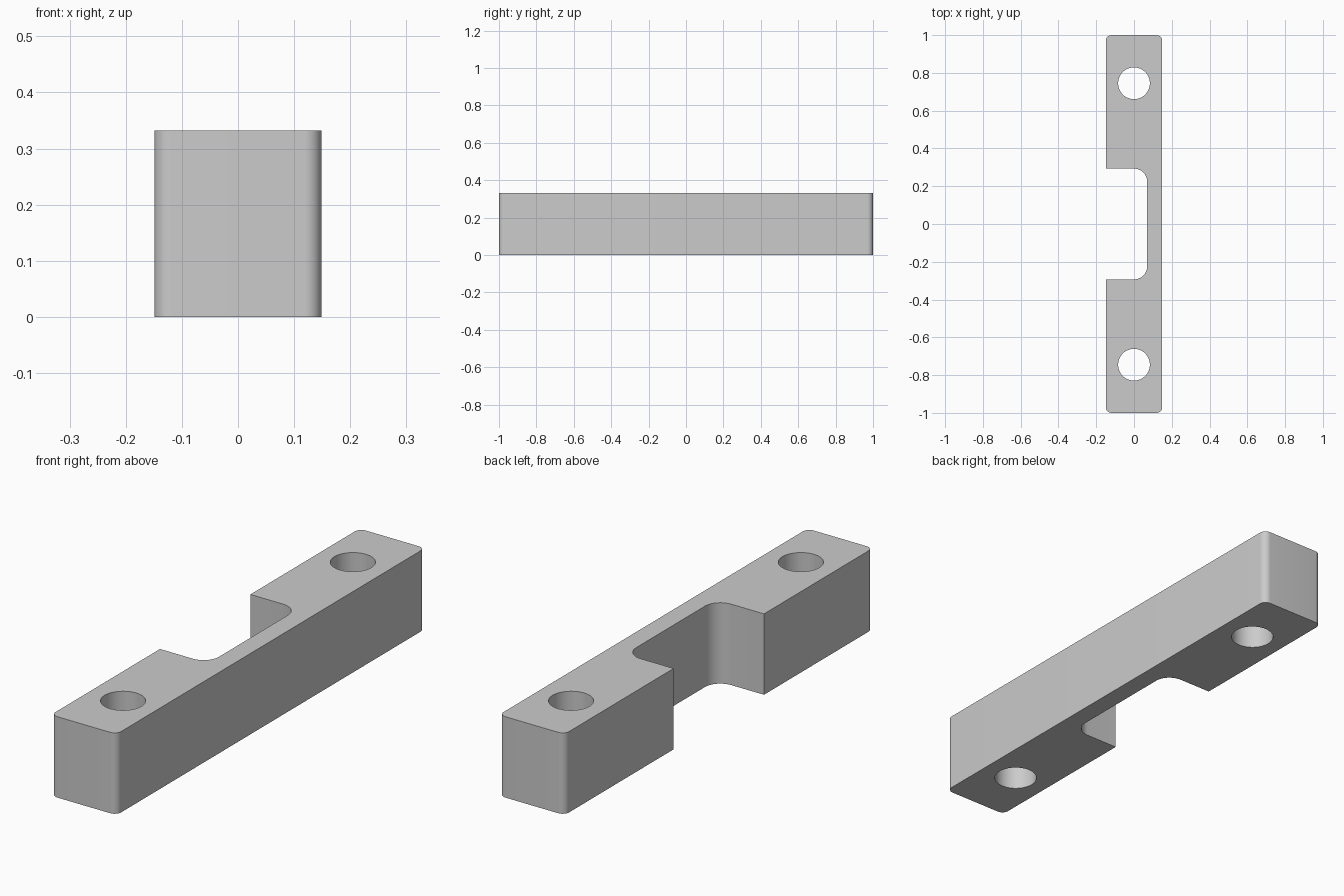
import bpy, bmesh
from math import sin, cos, pi, radians
from mathutils import Vector

cube = bpy.data.objects.get("Cube")
if cube:
    bpy.data.objects.remove(cube)

HALF_W, HALF_L, HEIGHT = 0.149, 1.0, 0.332
CORNER_R = 0.03
NOTCH_X, NOTCH_Y, NOTCH_R = 0.07, 0.293, 0.07
HOLE_Y, HOLE_R = 0.745, 0.084

grey = bpy.data.materials.new("plain grey")
grey.use_nodes = True
colour = (0.6, 0.6, 0.6, 1)
grey.diffuse_color = colour
grey.node_tree.nodes["Principled BSDF"].inputs["Base Color"].default_value = colour


def rounded(corners, steps=12):
    """Replace each right-angled corner (x, y, radius) by an arc."""
    points = []
    for i, (x, y, r) in enumerate(corners):
        p = Vector((x, y))
        if r == 0:
            points.append(p)
            continue
        a = (Vector(corners[i - 1][:2]) - p).normalized()
        b = (Vector(corners[(i + 1) % len(corners)][:2]) - p).normalized()
        centre = p + (a + b) * r
        for k in range(steps + 1):
            t = k / steps * pi / 2
            points.append(centre - (b * cos(t) + a * sin(t)) * r)
    return points


def prism(name, points, bottom, top):
    """Extrude a closed outline between two heights."""
    bm = bmesh.new()
    face = bm.faces.new([bm.verts.new((p[0], p[1], bottom)) for p in points])
    result = bmesh.ops.extrude_face_region(bm, geom=[face])
    verts = [v for v in result["geom"] if isinstance(v, bmesh.types.BMVert)]
    bmesh.ops.translate(bm, verts=verts, vec=(0, 0, top - bottom))
    bmesh.ops.recalc_face_normals(bm, faces=bm.faces)
    mesh = bpy.data.meshes.new(name)
    bm.to_mesh(mesh)
    bm.free()
    mesh.materials.append(grey)
    obj = bpy.data.objects.new(name, mesh)
    bpy.context.collection.objects.link(obj)
    return obj


# Bar with rounded ends and a notch in one long side
bar = prism("notched_bar", rounded([
    (-HALF_W, -HALF_L, CORNER_R), (HALF_W, -HALF_L, CORNER_R),
    (HALF_W, HALF_L, CORNER_R), (-HALF_W, HALF_L, CORNER_R),
    (-HALF_W, NOTCH_Y, 0), (NOTCH_X, NOTCH_Y, NOTCH_R),
    (NOTCH_X, -NOTCH_Y, NOTCH_R), (-HALF_W, -NOTCH_Y, 0),
]), 0, HEIGHT)

# Bolt holes through both ends
cutters = []
for side in (-1, 1):
    ring = [(HOLE_R * cos(i * pi / 32), side * HOLE_Y + HOLE_R * sin(i * pi / 32))
            for i in range(64)]
    cutter = prism("hole_cutter", ring, -0.1, HEIGHT + 0.1)
    cutter.hide_render = True
    cutters.append(cutter)
    mod = bar.modifiers.new("bolt_hole", 'BOOLEAN')
    mod.operation = 'DIFFERENCE'
    mod.solver = 'EXACT'
    mod.object = cutter

# Bake the holes, then drop the cutters
bpy.ops.object.select_all(action='DESELECT')
bar.select_set(True)
bpy.context.view_layer.objects.active = bar
for mod in list(bar.modifiers):
    bpy.ops.object.modifier_apply(modifier=mod.name)
for cutter in cutters:
    bpy.data.objects.remove(cutter)
bpy.ops.object.shade_smooth_by_angle(angle=radians(30))
